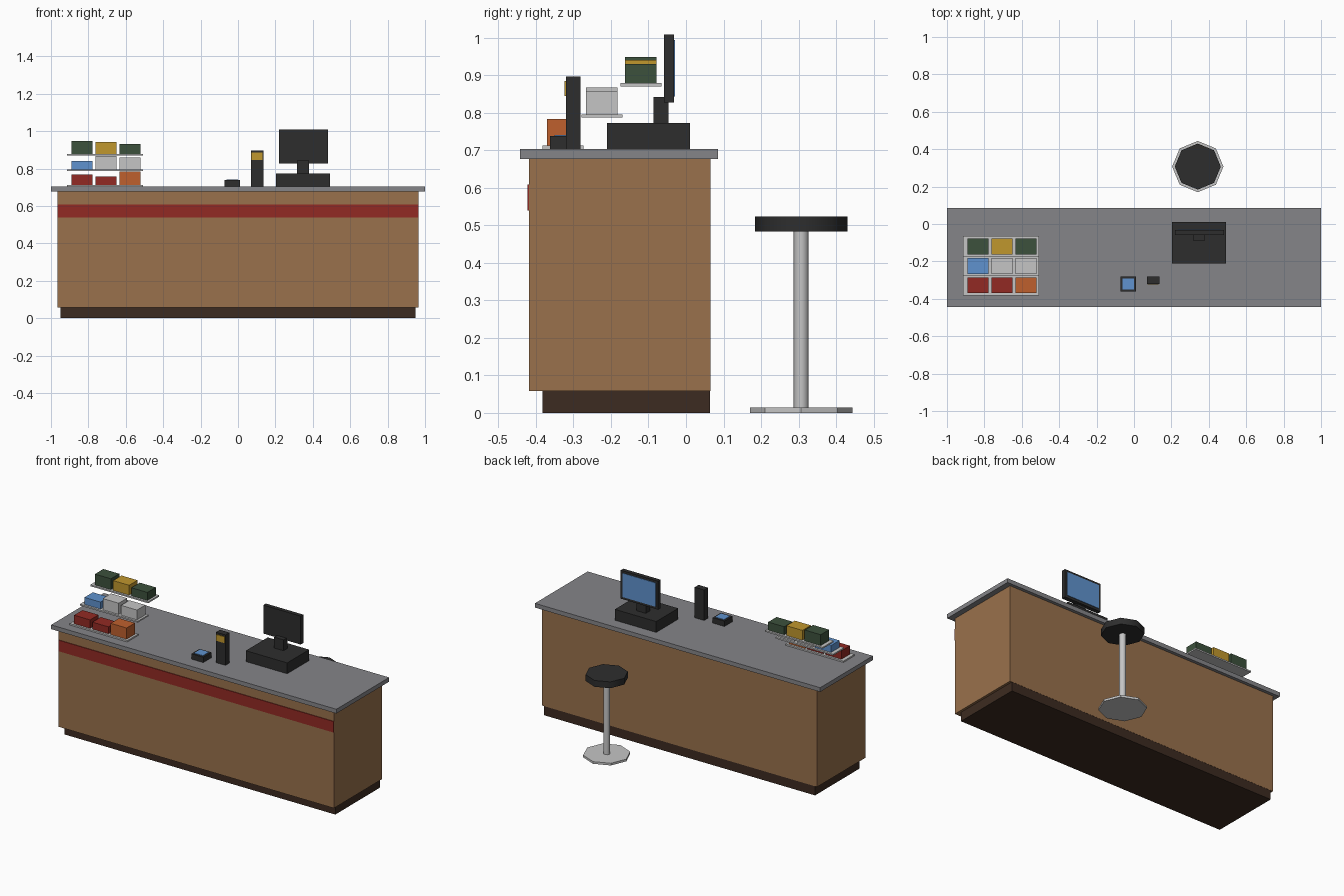
import bpy
from math import radians

cube = bpy.data.objects.get("Cube")
if cube:
    bpy.data.objects.remove(cube, do_unlink=True)


def material(name, r, g, b):
    mat = bpy.data.materials.new(name)
    mat.use_nodes = True
    mat.diffuse_color = (r, g, b, 1)
    shader = next(n for n in mat.node_tree.nodes if n.type == 'BSDF_PRINCIPLED')
    shader.inputs["Base Color"].default_value = (r, g, b, 1)
    return mat


wood = material("wood", 0.32, 0.165, 0.072)
kick = material("dark_brown", 0.046, 0.024, 0.015)
stone = material("counter_grey", 0.235, 0.235, 0.25)
red = material("red", 0.29, 0.023, 0.017)
orange = material("orange", 0.52, 0.118, 0.027)
yellow = material("yellow", 0.53, 0.31, 0.027)
green = material("dark_green", 0.046, 0.083, 0.046)
blue = material("blue", 0.115, 0.29, 0.62)
light = material("light_grey", 0.56, 0.56, 0.56)
black = material("near_black", 0.027, 0.027, 0.027)


def box(name, xs, ys, zs, mat):
    """Box given by its lower and upper limit on each axis."""
    bpy.ops.mesh.primitive_cube_add(size=1, location=[sum(s) / 2 for s in (xs, ys, zs)])
    ob = bpy.context.object
    ob.name = name
    ob.scale = [s[1] - s[0] for s in (xs, ys, zs)]
    bpy.ops.object.transform_apply(location=False, rotation=False, scale=True)
    ob.data.materials.append(mat)
    return ob


def disc(name, radius, zs, mat, sides, smooth=False):
    """Upright prism on the stool axis."""
    bpy.ops.mesh.primitive_cylinder_add(vertices=sides, radius=radius, depth=zs[1] - zs[0],
                                        location=(0.341, 0.307, sum(zs) / 2))
    ob = bpy.context.object
    ob.name = name
    ob.data.materials.append(mat)
    if smooth:
        bpy.ops.object.shade_smooth_by_angle(angle=radians(50))


# Counter
TOP = 0.704
box("toe_kick", (-0.95, 0.95), (-0.382, 0.064), (0, 0.058), kick)
box("counter_body", (-0.965, 0.965), (-0.418, 0.065), (0.058, 0.677), wood)
box("front_stripe", (-0.965, 0.965), (-0.422, -0.417), (0.539, 0.609), red)
box("countertop", (-1, 1), (-0.443, 0.085), (0.677, TOP), stone)

# Cash register, its screen facing the back
box("register_base", (0.202, 0.492), (-0.21, 0.01), (TOP, 0.773), black)
box("register_neck", (0.315, 0.38), (-0.087, -0.047), (0.773, 0.842), black)
box("monitor", (0.218, 0.48), (-0.058, -0.032), (0.828, 1.008), black)
box("monitor_screen", (0.233, 0.465), (-0.033, -0.029), (0.843, 0.994), blue)

# Small devices
box("scanner_post", (0.07, 0.136), (-0.32, -0.281), (TOP, 0.897), black)
box("scanner_window", (0.073, 0.132), (-0.324, -0.319), (0.845, 0.885), yellow)
box("card_reader", (-0.073, 0.01), (-0.362, -0.281), (TOP, 0.738), black)
box("card_reader_screen", (-0.062, -0.001), (-0.35, -0.292), (0.737, 0.741), blue)

# Stepped display trays with packets: colour and top height of each
tiers = [
    ("lower", [(red, 0.767), (red, 0.757), (orange, 0.784)]),
    ("middle", [(blue, 0.84), (light, 0.867), (light, 0.858)]),
    ("upper", [(green, 0.948), (yellow, 0.941), (green, 0.93)]),
]
for i, (tier, packets) in enumerate(tiers):
    y = -0.328 + 0.104 * i
    z = TOP + 0.083 * i
    box(tier + "_tray", (-0.913, -0.508), (y - 0.055, y + 0.055), (z, z + 0.009), light)
    for j, (mat, top) in enumerate(packets):
        x = -0.834 + 0.128 * j
        box(f"{tier}_packet_{j + 1}", (x - 0.056, x + 0.056), (y - 0.042, y + 0.042),
            (z + 0.009, top), mat)

# Stool
disc("stool_base", 0.137, (0, 0.014), light, 8)
disc("stool_post", 0.02, (0.014, 0.483), light, 8, True)
disc("stool_seat", 0.123, (0.483, 0.523), black, 8, True)
